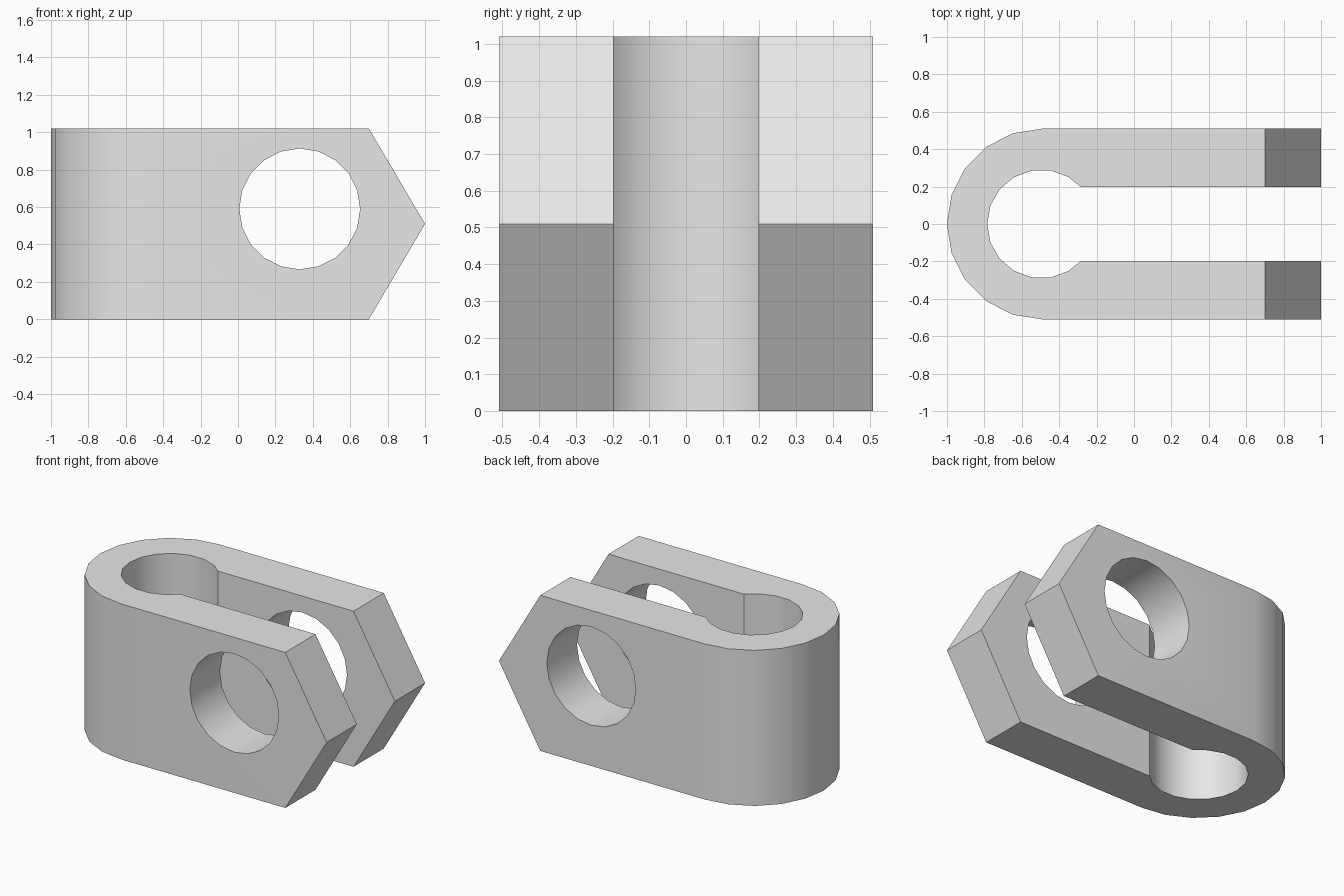
import bpy, bmesh
from math import cos, sin, radians
from mathutils import Vector

if "Cube" in bpy.data.objects:
    bpy.data.objects.remove(bpy.data.objects["Cube"], do_unlink=True)

HEIGHT, HALF_WIDTH, HALF_SLOT = 1.02, 0.51, 0.197


def arc(cx, cy, radius, start, end, step):
    return [(cx + radius * cos(radians(a)), cy + radius * sin(radians(a)))
            for a in range(start, end + 1, step)]


def prism(name, outline, low, high, along_y=False):
    """Extrude a closed 2D outline along z, or along y for an x-z outline."""
    bm = bmesh.new()
    place = (lambda u, v: (u, low, v)) if along_y else (lambda u, v: (u, v, low))
    face = bm.faces.new([bm.verts.new(place(u, v)) for u, v in outline])
    top = bmesh.ops.extrude_face_region(bm, geom=[face])["geom"]
    shift = Vector((0, high - low, 0)) if along_y else Vector((0, 0, high - low))
    bmesh.ops.translate(bm, vec=shift,
                        verts=[g for g in top if isinstance(g, bmesh.types.BMVert)])
    bmesh.ops.recalc_face_normals(bm, faces=bm.faces)
    mesh = bpy.data.meshes.new(name)
    bm.to_mesh(mesh)
    bm.free()
    obj = bpy.data.objects.new(name, mesh)
    bpy.context.collection.objects.link(obj)
    return obj


def cut(target, cutter, operation):
    cutter.hide_render = True
    mod = target.modifiers.new(cutter.name, "BOOLEAN")
    mod.operation, mod.solver, mod.object = operation, "EXACT", cutter
    bpy.context.view_layer.objects.active = target
    bpy.ops.object.modifier_apply(modifier=mod.name)
    bpy.data.objects.remove(cutter, do_unlink=True)


# U-shaped body: rounded outside, slot opening into a wider round eye
outer = [(1.1, HALF_WIDTH)] + arc(-0.49, 0, HALF_WIDTH, 90, 270, 18) + [(1.1, -HALF_WIDTH)]
upper_eye = arc(-0.495, 0, 0.29, 60, 180, 20)
lower_eye = [(x, -y) for x, y in upper_eye[-2::-1]]
inner_top = [(1.1, HALF_SLOT), (-0.284, HALF_SLOT)] + upper_eye
inner = inner_top + lower_eye + [(-0.284, -HALF_SLOT), (1.1, -HALF_SLOT)]
clevis = prism("clevis_body", outer + inner[::-1], 0, HEIGHT)

# Pointed ends of both arms
point = prism("pointed_end_helper",
              [(-1.2, -0.17), (0.6, -0.17), (1, 0.51), (0.6, 1.19), (-1.2, 1.19)],
              -0.7, 0.7, along_y=True)
cut(clevis, point, "INTERSECT")

# Pin hole through both arms
hole = prism("pin_hole_helper", arc(0.33, 0.59, 0.323, 0, 342, 18), -0.7, 0.7, along_y=True)
cut(clevis, hole, "DIFFERENCE")

# Grey material and smooth rounded walls
grey = bpy.data.materials.new("plain grey")
grey.use_nodes = True
grey.diffuse_color = (0.8, 0.8, 0.8, 1)
grey.node_tree.nodes["Principled BSDF"].inputs["Base Color"].default_value = (0.8, 0.8, 0.8, 1)
clevis.data.materials.clear()
clevis.data.materials.append(grey)
bpy.ops.object.select_all(action="DESELECT")
clevis.select_set(True)
bpy.context.view_layer.objects.active = clevis
bpy.ops.object.shade_smooth_by_angle(angle=radians(30))
